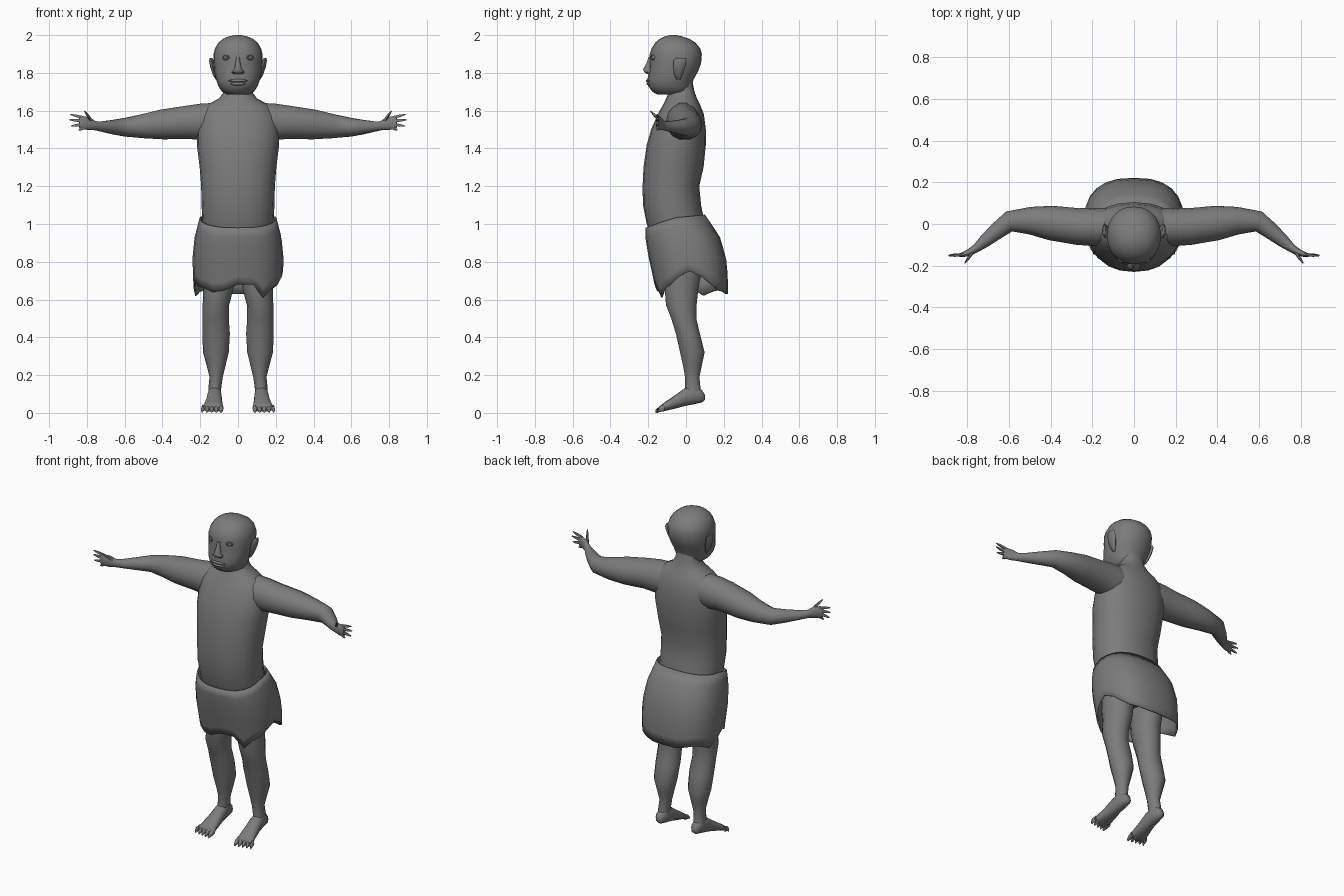
import bpy, bmesh, math
from mathutils import Vector

if "Cube" in bpy.data.objects:
    bpy.data.objects.remove(bpy.data.objects["Cube"])

clay = bpy.data.materials.new("grey clay")
clay.diffuse_color = (0.2, 0.2, 0.2, 1)
clay.use_nodes = True
clay.node_tree.nodes["Principled BSDF"].inputs["Base Color"].default_value = clay.diffuse_color


def finish(bm, name, mirror=False, angle=60):
    bmesh.ops.recalc_face_normals(bm, faces=bm.faces)
    me = bpy.data.meshes.new(name)
    bm.to_mesh(me)
    bm.free()
    ob = bpy.data.objects.new(name, me)
    bpy.context.collection.objects.link(ob)
    me.materials.append(clay)
    bpy.ops.object.select_all(action='DESELECT')
    ob.select_set(True)
    bpy.context.view_layer.objects.active = ob
    bpy.ops.object.shade_smooth_by_angle(angle=math.radians(angle))
    if mirror:
        ob.modifiers.new("mirror", 'MIRROR').use_mirror_merge = False
    return ob


def spow(v, p):
    return math.copysign(abs(v) ** p, v)


def loft_into(bm, rings, sides=14, square=1.0):
    """Skin rings given as (centre, half axis u, half axis v)."""
    loops = []
    for c, u, v in rings:
        row = []
        for i in range(sides):
            a = 2 * math.pi * i / sides
            row.append(bm.verts.new(Vector(c) + Vector(u) * spow(math.cos(a), square)
                                    + Vector(v) * spow(math.sin(a), square)))
        loops.append(row)
    for r0, r1 in zip(loops, loops[1:]):
        for i in range(sides):
            j = (i + 1) % sides
            bm.faces.new((r0[i], r0[j], r1[j], r1[i]))
    bm.faces.new(loops[0])
    bm.faces.new(loops[-1])


def upright(secs, x=0.0):
    """Rings from rows of (height, front y, back y, half width[, x centre])."""
    return [((s[4] if len(s) > 4 else x, (s[1] + s[2]) / 2, s[0]),
             (s[3], 0, 0), (0, (s[2] - s[1]) / 2, 0)) for s in secs]


def limb(points):
    """Rings along a path of (x, y, z, sideways radius, vertical radius)."""
    rings = []
    for i, p in enumerate(points):
        a, b = points[max(i - 1, 0)], points[min(i + 1, len(points) - 1)]
        t = (Vector(b[:3]) - Vector(a[:3])).normalized()
        side = Vector((0, 0, 1)).cross(t).normalized()
        rings.append((p[:3], side * p[3], t.cross(side) * p[4]))
    return rings


def blob_into(bm, loc, size, segs=12):
    res = bmesh.ops.create_uvsphere(bm, u_segments=segs, v_segments=8, radius=1)
    for v in res["verts"]:
        v.co = Vector((v.co.x * size[0], v.co.y * size[1], v.co.z * size[2])) + Vector(loc)


# torso with neck and hidden hips
bm = bmesh.new()
loft_into(bm, upright([
    (.78, -.11, .10, .14), (.88, -.17, .11, .18), (1.0, -.208, .10, .188),
    (1.1, -.228, .08, .193), (1.2, -.23, .07, .195), (1.3, -.225, .093, .203),
    (1.42, -.208, .105, .218), (1.5, -.185, .105, .218), (1.58, -.15, .095, .205),
    (1.63, -.122, .075, .165), (1.665, -.105, .058, .10), (1.7, -.09, .045, .075),
    (1.75, -.09, .035, .07)]), 20, .9)
finish(bm, "torso")

# head
bm = bmesh.new()
loft_into(bm, upright([
    (1.685, -.15, -.01, .055), (1.70, -.178, .025, .085), (1.73, -.20, .03, .104),
    (1.765, -.205, .04, .116), (1.81, -.195, .065, .125), (1.85, -.192, .08, .129),
    (1.90, -.192, .084, .13), (1.93, -.182, .075, .122), (1.96, -.163, .05, .104),
    (1.98, -.14, .018, .08), (1.993, -.112, -.02, .05), (2.0, -.085, -.055, .015)]), 20, .93)
finish(bm, "head")

# nose and lips
bm = bmesh.new()
loft_into(bm, upright([(1.885, -.198, -.17, .01), (1.85, -.211, -.17, .013),
                       (1.82, -.228, -.17, .02), (1.805, -.224, -.17, .034),
                       (1.793, -.205, -.17, .028)]), 10)
finish(bm, "nose")
bm = bmesh.new()
blob_into(bm, (0, -.196, 1.759), (.05, .016, .009))
blob_into(bm, (0, -.193, 1.742), (.042, .017, .009))
finish(bm, "lips")

# eyes with lids
bm = bmesh.new()
blob_into(bm, (.064, -.172, 1.881), (.012, .013, .01))
finish(bm, "eye", True)
bm = bmesh.new()
n, m = 12, 6
grid = [[bm.verts.new((.064 + (.015 + .004 * math.cos(b)) * math.cos(a),
                       -.175 + .006 * math.sin(b) + .008 * math.cos(a),
                       1.881 + (.011 + .004 * math.cos(b)) * math.sin(a)))
         for b in [2 * math.pi * k / m for k in range(m)]]
        for a in [2 * math.pi * k / n for k in range(n)]]
for i in range(n):
    for j in range(m):
        bm.faces.new((grid[i][j], grid[(i + 1) % n][j],
                      grid[(i + 1) % n][(j + 1) % m], grid[i][(j + 1) % m]))
finish(bm, "eyelid", True)

# ears, flaring outward at the top
bm = bmesh.new()
loft_into(bm, upright([(1.765, -.05, -.03, .006, .113), (1.79, -.062, -.018, .011, .122),
                       (1.83, -.068, -.004, .014, .133), (1.865, -.066, .002, .012, .141),
                       (1.88, -.05, -.005, .006, .143)]), 8)
finish(bm, "ear", True)

# arms with palm
bm = bmesh.new()
loft_into(bm, limb([
    (.11, -.015, 1.54, .09, .105), (.2, -.014, 1.541, .092, .098), (.27, -.012, 1.538, .088, .09),
    (.4, .005, 1.527, .083, .081), (.5, .016, 1.518, .066, .066), (.6, .012, 1.512, .05, .05),
    (.66, -.035, 1.513, .04, .039), (.72, -.085, 1.516, .03, .028),
    (.76, -.118, 1.521, .02, .024), (.79, -.136, 1.531, .017, .034),
    (.825, -.148, 1.536, .012, .036), (.84, -.15, 1.536, .008, .03)]), 14)
finish(bm, "arm", True)

# fingers and thumb: (start, tip)
bm = bmesh.new()
for a, b in [((.82, -.147, 1.564), (.888, -.153, 1.58)), ((.83, -.149, 1.546), (.892, -.15, 1.552)),
             ((.83, -.149, 1.527), (.885, -.15, 1.518)), ((.815, -.147, 1.51), (.845, -.152, 1.496)),
             ((.775, -.135, 1.545), (.812, -.188, 1.598))]:
    a, b = Vector(a), Vector(b)
    loft_into(bm, limb([(*a, .008, .009), (*a.lerp(b, .6), .007, .0075), (*b, .003, .003)]), 6)
finish(bm, "fingers", True)

# legs
bm = bmesh.new()
loft_into(bm, upright([
    (.9, -.13, .10, .08, .095), (.75, -.125, .085, .085, .105), (.66, -.115, .068, .08, .104),
    (.57, -.108, .058, .07, .117), (.5, -.08, .056, .069, .118), (.42, -.055, .075, .073, .116),
    (.32, -.033, .1, .068, .117), (.25, -.017, .085, .05, .116), (.19, -.006, .072, .035, .116),
    (.13, -.005, .078, .034, .123), (.08, -.012, .088, .032, .123)]), 14)
finish(bm, "leg", True)

# feet: rows of (y, sole z, top z, inner x, outer x)
bm = bmesh.new()
loft_into(bm, [(((e + d) / 2, y, (b + c) / 2), ((e - d) / 2, 0, 0), (0, 0, (c - b) / 2))
               for y, b, c, d, e in [
    (.1, .068, .095, .108, .135), (.085, .056, .12, .095, .15), (.04, .045, .15, .088, .158),
    (-.005, .037, .132, .086, .163), (-.06, .022, .092, .083, .172),
    (-.11, .011, .058, .079, .185), (-.135, .006, .04, .08, .189)]], 12, .85)
finish(bm, "foot", True)

# toes
bm = bmesh.new()
for i in range(5):
    x, r, tip = .09 + .0235 * i, .014 - .0012 * i, -.162 + .004 * i
    loft_into(bm, [((x, -.115, .027), (r, 0, 0), (0, 0, .018)),
                   ((x + .001 * i, -.142, .019), (r * .9, 0, 0), (0, 0, .015)),
                   ((x + .0015 * i, tip, .008), (r * .45, 0, 0), (0, 0, .008))], 8)
finish(bm, "toes", True)

# ragged wrap skirt: rows of (height, front y, back y, half width)
cut = [(1.06, -.208, .092, .198), (1.03, -.212, .115, .204), (.93, -.216, .18, .23), (.82, -.197, .212, .241),
       (.72, -.175, .222, .238), (.6, -.15, .222, .232)]
hem = [.75, .72, .68, .65, .64, .63, .63, .63, .64, .65, .64, .62,
       .66, .70, .67, .66, .64, .645, .68, .68, .61, .66, .68, .72]


def skirt_at(z):
    for p, q in zip(cut, cut[1:]):
        if z >= q[0]:
            t = (p[0] - z) / (p[0] - q[0])
            return [p[k] + (q[k] - p[k]) * t for k in (1, 2, 3)]
    return cut[-1][1:]


bm = bmesh.new()
rows = []
for r in range(8):
    row = []
    for i, low in enumerate(hem):
        a = 2 * math.pi * i / len(hem)
        s = math.sin(a)
        top = 1.035 + s * (.055 if s < 0 else .015)
        z = top + (low - top) * r / 7
        f, b, w = skirt_at(z)
        row.append(bm.verts.new((w * spow(math.cos(a), .8),
                                 (f + b) / 2 + (b - f) / 2 * spow(s, .85), z)))
    rows.append(row)
for r0, r1 in zip(rows, rows[1:]):
    for i in range(len(hem)):
        j = (i + 1) % len(hem)
        bm.faces.new((r0[i], r1[i], r1[j], r0[j]))
skirt = finish(bm, "wrap_skirt")
shell = skirt.modifiers.new("thickness", 'SOLIDIFY')
shell.thickness = .008
shell.offset = -1
